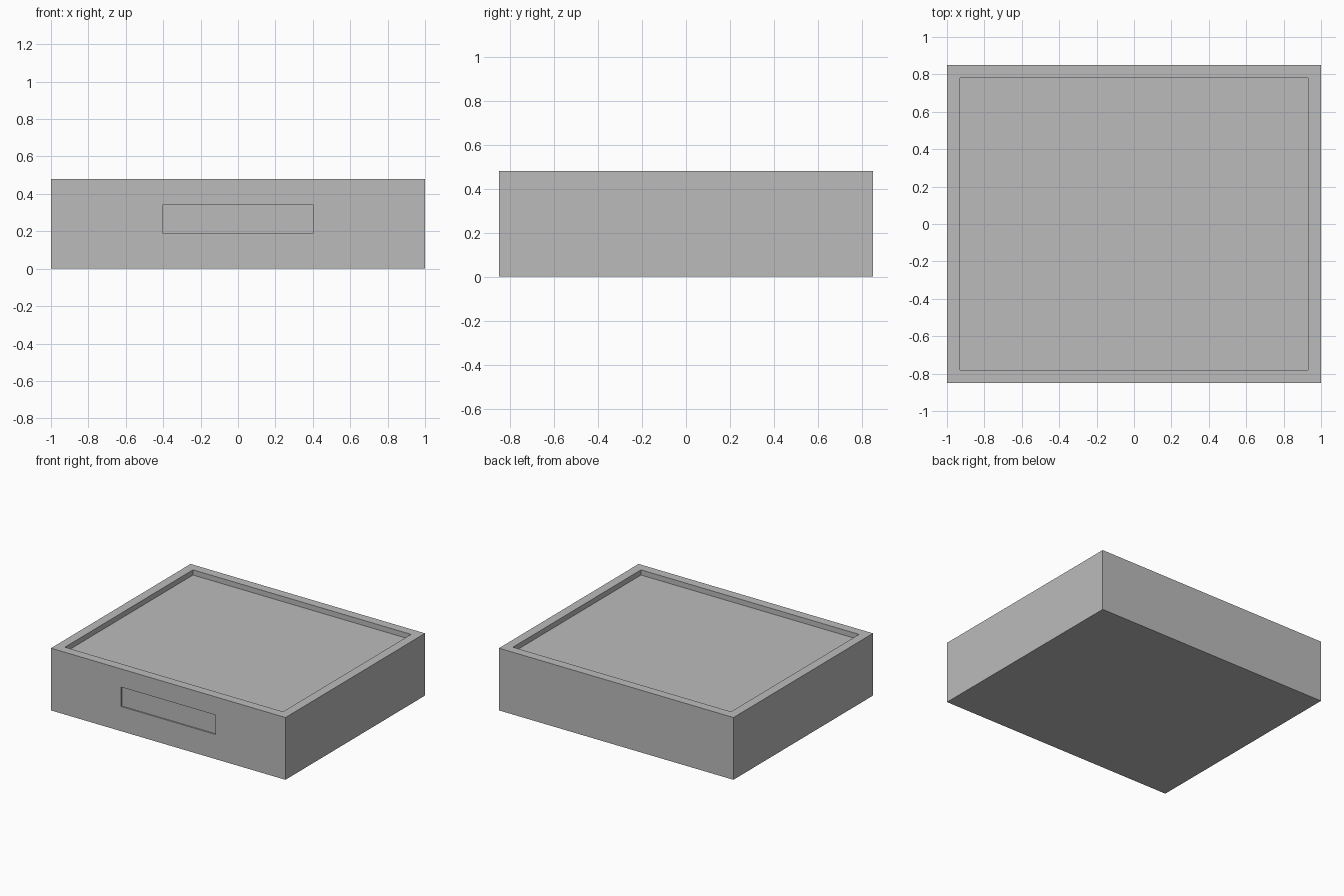
import bpy
import bmesh
from mathutils import Vector

cube = bpy.data.objects.get("Cube")
if cube:
    bpy.data.objects.remove(cube, do_unlink=True)

WIDTH, DEPTH, HEIGHT = 2.0, 1.7, 0.48
RIM, TRAY_DROP = 0.07, 0.04
SLOT_WIDTH, SLOT_LOW, SLOT_HIGH, SLOT_DEPTH = 0.805, 0.19, 0.34, 0.01

grey = bpy.data.materials.new("plain grey")
grey.use_nodes = True
grey.diffuse_color = (0.5, 0.5, 0.5, 1)
grey.node_tree.nodes["Principled BSDF"].inputs["Base Color"].default_value = (0.5, 0.5, 0.5, 1)


def box(name, size, centre):
    """Flat-sided box object of a given size and centre."""
    mesh = bpy.data.meshes.new(name)
    bm = bmesh.new()
    bmesh.ops.create_cube(bm, size=1)
    bmesh.ops.scale(bm, vec=Vector(size), verts=bm.verts)
    bmesh.ops.translate(bm, vec=Vector(centre), verts=bm.verts)
    bm.to_mesh(mesh)
    bm.free()
    mesh.materials.append(grey)
    obj = bpy.data.objects.new(name, mesh)
    bpy.context.collection.objects.link(obj)
    return obj


def carve(target, cutter):
    """Subtract a hidden helper box from the target."""
    cutter.hide_render = True
    cutter.hide_viewport = True
    cutter.display_type = 'WIRE'
    mod = target.modifiers.new(cutter.name, 'BOOLEAN')
    mod.operation = 'DIFFERENCE'
    mod.solver = 'EXACT'
    mod.object = cutter
    bpy.context.view_layer.update()
    # Bake the cut, then discard the helper
    graph = bpy.context.evaluated_depsgraph_get()
    result = bpy.data.meshes.new_from_object(target.evaluated_get(graph))
    target.modifiers.clear()
    target.data = result
    bpy.data.objects.remove(cutter, do_unlink=True)


# Main body
body = box("box_body", (WIDTH, DEPTH, HEIGHT), (0, 0, HEIGHT / 2))

# Shallow tray in the top, leaving a raised rim
carve(body, box("tray_cutter", (WIDTH - 2 * RIM, DEPTH - 2 * RIM, 2 * TRAY_DROP), (0, 0, HEIGHT)))

# Shallow label slot in the front
carve(body, box("slot_cutter", (SLOT_WIDTH, 2 * SLOT_DEPTH, SLOT_HIGH - SLOT_LOW),
                (0, -DEPTH / 2, (SLOT_LOW + SLOT_HIGH) / 2)))
